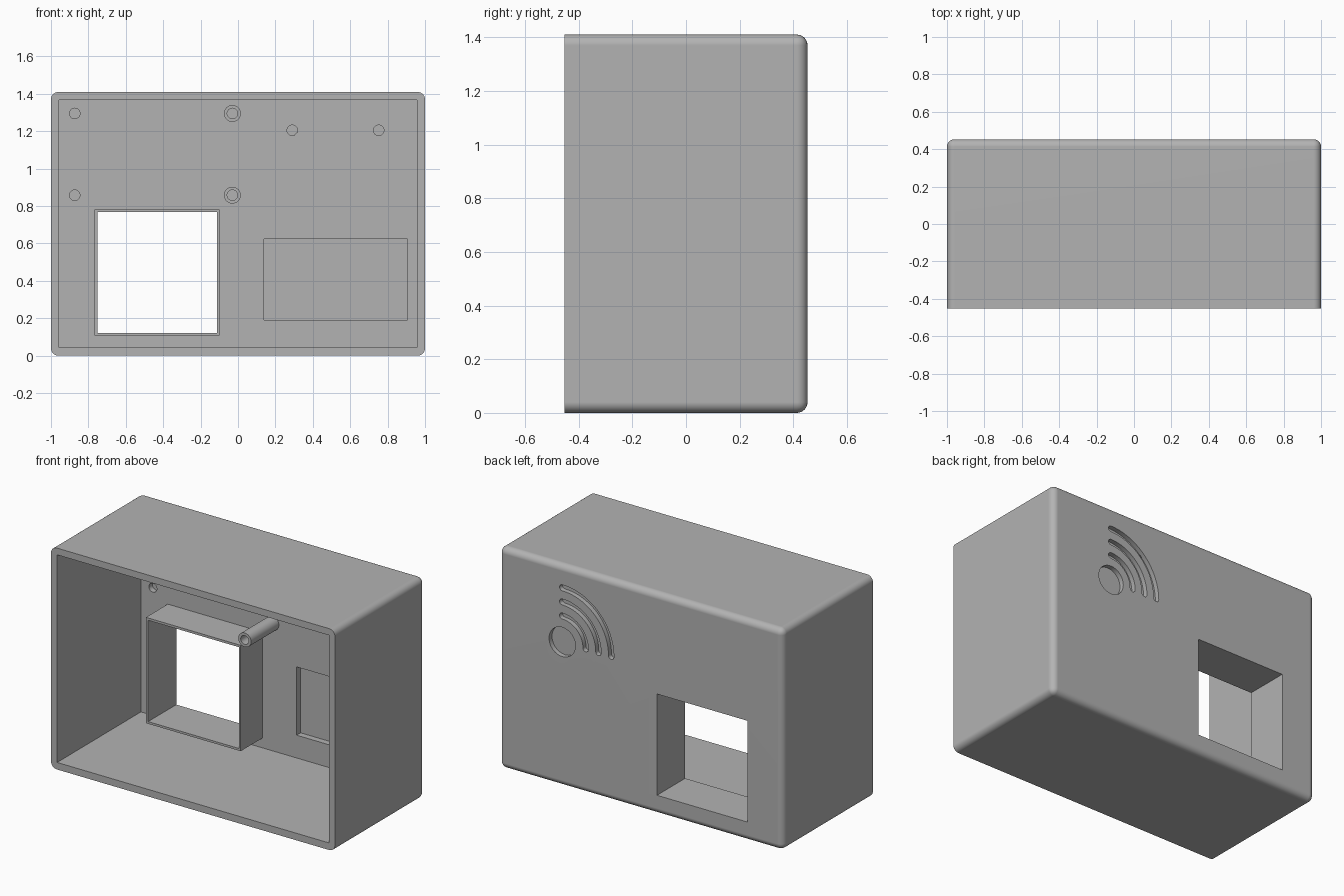
import bpy
import bmesh
from math import cos, sin, pi, radians

cube = bpy.data.objects.get("Cube")
if cube:
    bpy.data.objects.remove(cube, do_unlink=True)

grey = bpy.data.materials.new("plain grey")
grey.use_nodes = True
COLOUR = (0.45, 0.45, 0.45, 1)
grey.diffuse_color = COLOUR
grey.node_tree.nodes["Principled BSDF"].inputs["Base Color"].default_value = COLOUR

FRONT, BACK, INNER = -0.453, 0.453, 0.39
HEIGHT = 1.41


# Outlines in the x-z plane
def rect(x0, x1, z0, z1):
    return [(x0, z0), (x1, z0), (x1, z1), (x0, z1)]


def arc(cx, cz, r, a0, a1, n):
    return [(cx + r * cos(a0 + (a1 - a0) * i / n),
             cz + r * sin(a0 + (a1 - a0) * i / n)) for i in range(n + 1)]


def circle(cx, cz, r, n=32):
    return arc(cx, cz, r, 0, 2 * pi, n)[:-1]


def curved_slot(cx, cz, r, w):
    # quarter ring with round ends
    a, b = pi / 2, pi
    end = arc(cx - r, cz, w, pi, 2 * pi, 8)[1:-1]
    start = arc(cx, cz + r, w, -pi / 2, pi / 2, 8)[1:-1]
    return (arc(cx, cz, r + w, a, b, 24) + end
            + arc(cx, cz, r - w, b, a, 24) + start)


def prism(name, outline, y0, y1):
    """Extrude an x-z outline from y0 to y1."""
    bm = bmesh.new()
    face = bm.faces.new([bm.verts.new((x, y0, z)) for x, z in outline])
    ext = bmesh.ops.extrude_face_region(bm, geom=[face])
    verts = [g for g in ext["geom"] if isinstance(g, bmesh.types.BMVert)]
    bmesh.ops.translate(bm, verts=verts, vec=(0, y1 - y0, 0))
    bmesh.ops.recalc_face_normals(bm, faces=bm.faces)
    mesh = bpy.data.meshes.new(name)
    bm.to_mesh(mesh)
    bm.free()
    mesh.materials.append(grey)
    obj = bpy.data.objects.new(name, mesh)
    bpy.context.collection.objects.link(obj)
    return obj


def activate(obj):
    bpy.ops.object.select_all(action='DESELECT')
    obj.select_set(True)
    bpy.context.view_layer.objects.active = obj


def cut(obj, outline, y0, y1):
    cutter = prism("cutter", outline, y0, y1)
    cutter.hide_render = True
    mod = obj.modifiers.new("cut", 'BOOLEAN')
    mod.operation = 'DIFFERENCE'
    mod.solver = 'EXACT'
    mod.object = cutter
    activate(obj)
    bpy.ops.object.modifier_apply(modifier=mod.name)
    bpy.data.objects.remove(cutter, do_unlink=True)


def finish(obj):
    activate(obj)
    bpy.ops.object.shade_smooth_by_angle(angle=radians(30))
    obj.modifiers.new("even shading", 'WEIGHTED_NORMAL').keep_sharp = True


# Housing: rounded everywhere except around the open front
housing = prism("housing", rect(-1, 1, 0, HEIGHT), FRONT, BACK)
bm = bmesh.new()
bm.from_mesh(housing.data)
edges = [e for e in bm.edges if max(v.co.y for v in e.verts) > 0]
bmesh.ops.bevel(bm, geom=edges, offset=0.04, segments=6, profile=0.5,
                affect='EDGES')
bm.to_mesh(housing.data)
bm.free()

# Cavity, window and shallow inner recess
window = rect(-0.752, -0.113, 0.122, 0.767)
cut(housing, rect(-0.957, 0.957, 0.045, HEIGHT - 0.043), FRONT - 0.1, INNER)
cut(housing, window, INNER - 0.1, BACK + 0.1)
cut(housing, rect(0.14, 0.905, 0.19, 0.625), INNER - 0.1, INNER + 0.04)

# Blind screw holes in the inside of the back wall
for x, z in [(-0.873, 1.295), (-0.873, 0.858), (0.29, 1.205), (0.752, 1.205)]:
    cut(housing, circle(x, z, 0.028), INNER - 0.1, INNER + 0.035)

# Engraved signal sign on the back: a dot and three arcs
DOT_X, DOT_Z = 0.555, 0.92
cut(housing, circle(DOT_X, DOT_Z, 0.093, 48), BACK - 0.03, BACK + 0.1)
for r in (0.165, 0.255, 0.345):
    cut(housing, curved_slot(DOT_X, DOT_Z, r, 0.019), BACK - 0.03, BACK + 0.1)
finish(housing)

# Square sleeve around the window
sleeve = prism("window_sleeve", rect(-0.768, -0.1, 0.108, 0.782), 0.17, INNER)
cut(sleeve, window, 0, BACK)
finish(sleeve)

# Hollow screw posts
for name, z in (("upper_post", 1.295), ("lower_post", 0.858)):
    post = prism(name, circle(-0.03, z, 0.045), 0.11, INNER)
    cut(post, circle(-0.03, z, 0.028), 0, BACK)
    finish(post)
